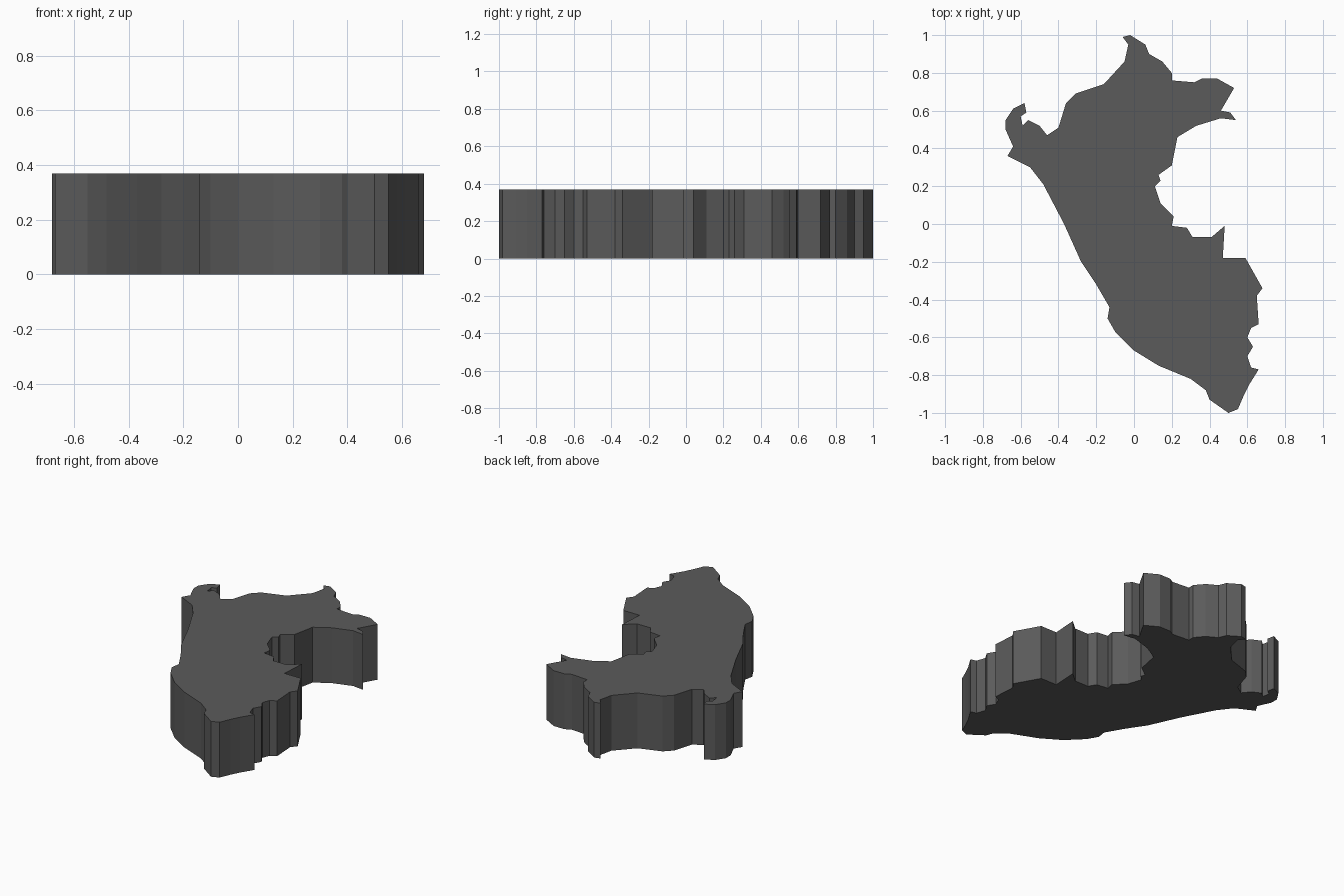
import bpy
import bmesh

HEIGHT = 0.37

# Outline of the slab, clockwise from the northern tip
OUTLINE = [
    (-.02, 1), (.06, .95), (.08, .90), (.15, .86), (.20, .80), (.20, .76),
    (.32, .75), (.36, .77), (.44, .77), (.53, .72), (.46, .60), (.51, .59),
    (.54, .55), (.46, .56), (.33, .52), (.23, .46), (.21, .36), (.20, .31),
    (.13, .26), (.14, .23), (.11, .20), (.14, .11), (.21, .04), (.20, -.01),
    (.28, -.02), (.31, -.07), (.41, -.07), (.48, -.01), (.47, -.18),
    (.59, -.18), (.68, -.34), (.65, -.38), (.66, -.53), (.62, -.55),
    (.60, -.60), (.63, -.65), (.60, -.70), (.62, -.76), (.66, -.77),
    (.61, -.85), (.58, -.91), (.55, -.98), (.50, -1), (.40, -.93),
    (.38, -.88), (.30, -.82), (.13, -.75), (0, -.67), (-.10, -.57),
    (-.14, -.50), (-.13, -.44), (-.20, -.32), (-.28, -.20), (-.37, 0),
    (-.48, .21), (-.55, .30), (-.67, .36), (-.64, .41), (-.68, .50),
    (-.68, .55), (-.64, .61), (-.58, .64), (-.57, .59), (-.60, .57),
    (-.59, .52), (-.56, .55), (-.50, .52), (-.46, .47), (-.40, .51),
    (-.36, .64), (-.31, .69), (-.16, .74), (-.05, .86), (-.03, .95),
    (-.06, .99),
]

# Flat outline face, extruded straight up into a slab
bm = bmesh.new()
base = bm.faces.new([bm.verts.new((x, y, 0)) for x, y in OUTLINE])
extruded = bmesh.ops.extrude_face_region(bm, geom=[base], use_keep_orig=True)
top = [g for g in extruded["geom"] if isinstance(g, bmesh.types.BMVert)]
bmesh.ops.translate(bm, verts=top, vec=(0, 0, HEIGHT))
bmesh.ops.recalc_face_normals(bm, faces=bm.faces)

mesh = bpy.data.meshes.new("map_slab")
bm.to_mesh(mesh)
bm.free()
slab = bpy.data.objects.new("map_slab", mesh)
bpy.context.collection.objects.link(slab)

# Dark grey finish
dark = bpy.data.materials.new("dark_grey")
dark.diffuse_color = (0.105, 0.105, 0.105, 1)
mesh.materials.append(dark)
